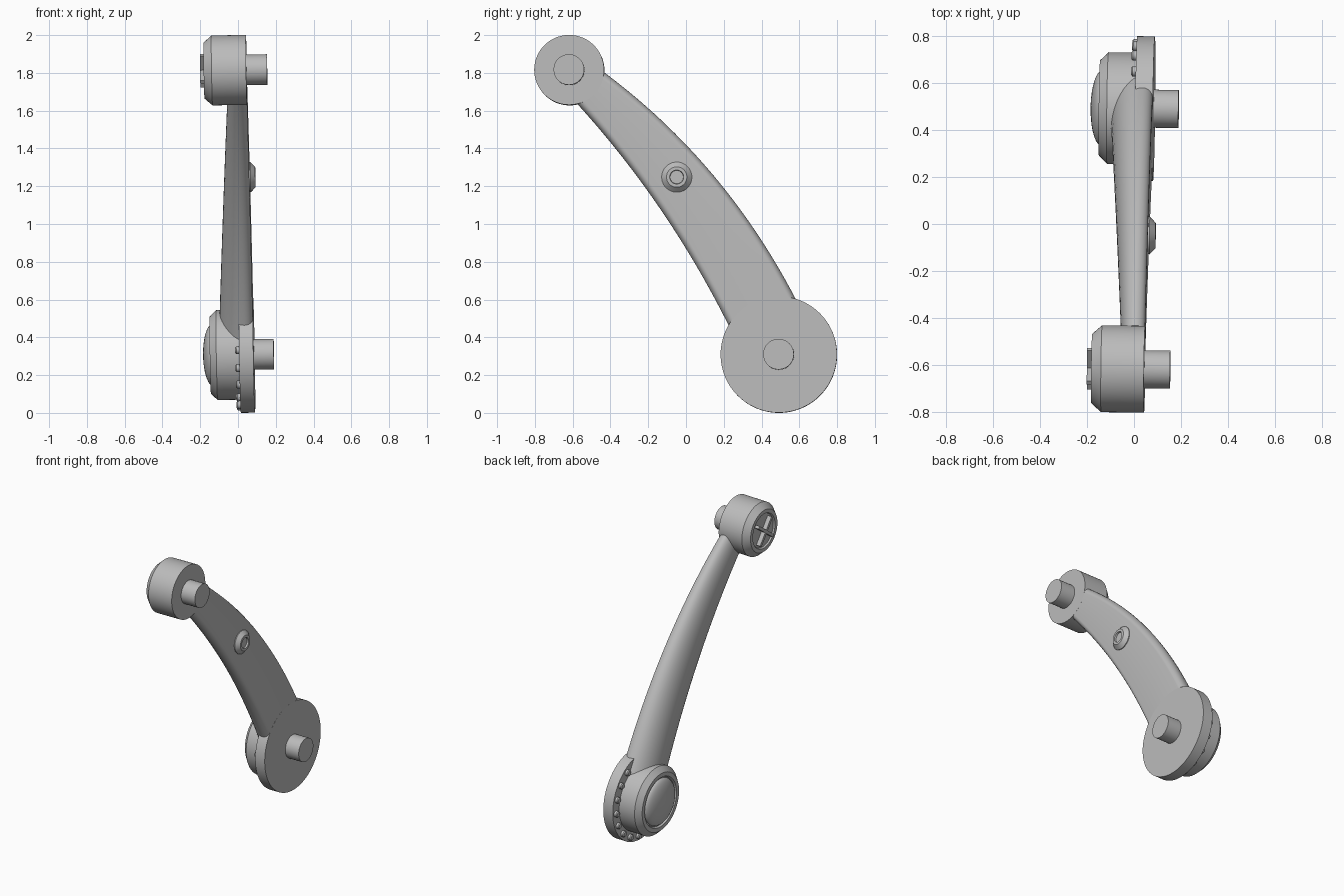
import bpy, bmesh, math
from mathutils import Vector, Matrix

cube = bpy.data.objects.get("Cube")
if cube:
    bpy.data.objects.remove(cube)

grey = bpy.data.materials.new("plain grey")
grey.use_nodes = True
grey.diffuse_color = (0.5, 0.5, 0.5, 1)
grey.node_tree.nodes["Principled BSDF"].inputs["Base Color"].default_value = (0.5, 0.5, 0.5, 1)

TOP = Vector((0, -0.618, 1.815))     # small boss centre
LOW = Vector((0, 0.492, 0.308))      # large disc centre
MID = (TOP + LOW) / 2
ALONG = (LOW - TOP).normalized()
ACROSS = ALONG.cross(Vector((1, 0, 0)))
FACE = 0.065                         # shared flat side

# The whole lever leans slightly in x
LEAN = Matrix.Translation(MID) @ Matrix.Rotation(0.0214, 4, ACROSS) @ Matrix.Translation(-MID)


def finish(name, bm):
    bmesh.ops.remove_doubles(bm, verts=bm.verts, dist=0.0001)
    bmesh.ops.recalc_face_normals(bm, faces=bm.faces)
    bm.transform(LEAN)
    mesh = bpy.data.meshes.new(name)
    bm.to_mesh(mesh)
    bm.free()
    mesh.materials.append(grey)
    obj = bpy.data.objects.new(name, mesh)
    bpy.context.collection.objects.link(obj)
    bpy.ops.object.select_all(action='DESELECT')
    obj.select_set(True)
    bpy.context.view_layer.objects.active = obj
    bpy.ops.object.shade_smooth_by_angle(angle=math.radians(30))
    return obj


def lathe(name, centre, profile, steps=64):
    """Turn (x, radius) points about an x-directed axis."""
    bm = bmesh.new()
    verts = [bm.verts.new(centre + Vector((x, 0, r))) for x, r in profile]
    edges = [bm.edges.new(pair) for pair in zip(verts, verts[1:])]
    bmesh.ops.spin(bm, geom=verts + edges, cent=centre, axis=(1, 0, 0),
                   angle=math.tau, steps=steps, use_merge=True)
    return finish(name, bm)


def bezier(a, b, c, t):
    a, b, c = Vector(a), Vector(b), Vector(c)
    return a * (1 - t) ** 2 + b * 2 * t * (1 - t) + c * t * t


# Curved arm: flat on one side, rounded on the other
bm = bmesh.new()
rings = []
stations = 36
for i in range(stations + 1):
    t = -0.08 + 1.18 * i / stations
    upper = bezier((0, -0.43, 1.80), (0, 0.20, 1.33), (0, 0.577, 0.61), t)
    lower = bezier((0, -0.575, 1.635), (0, -0.097, 1.11), (0, 0.23, 0.455), t)
    centre, half = (upper + lower) / 2, (upper - lower) / 2
    h = half.length
    side = half.normalized()
    seam = 0.02
    depth = seam + 0.037 + 0.075 * t
    fillet = 0.035
    section = [(h * math.cos(a), seam - depth * math.sin(a))
               for a in (math.pi * k / 20 for k in range(21))]
    for sign, order in ((-1, range(1, 7)), (1, range(6, 0, -1))):
        for k in order:
            a = math.pi / 2 * k / 6
            section.append((sign * (h - fillet + fillet * math.cos(a)),
                            seam + (FACE - 0.0005 - seam) * math.sin(a)))
    rings.append([bm.verts.new(centre + side * w + Vector((x, 0, 0))) for w, x in section])
for ring, nxt in zip(rings, rings[1:]):
    for k in range(len(ring)):
        j = (k + 1) % len(ring)
        bm.faces.new((ring[k], ring[j], nxt[j], nxt[k]))
bm.faces.new(rings[0])
bm.faces.new(rings[-1])
finish("arm", bm)

# Small upper boss with a shallow recess, and its pin
lathe("upper_boss", TOP, [(FACE, 0), (FACE, 0.185), (-0.118, 0.185), (-0.16, 0.148),
                          (-0.16, 0.122), (-0.15, 0.116), (-0.15, 0)])
lathe("upper_pin", TOP, [(0.05, 0), (0.05, 0.081), (0.174, 0.081), (0.174, 0)], 48)

# Raised cross in the recess
for name, angle in (("cross_bar_long", 0), ("cross_bar_cross", math.pi / 2)):
    bm = bmesh.new()
    bmesh.ops.create_cube(bm, size=1)
    aim = ALONG.rotation_difference(Vector((0, 0, 1))).inverted().to_matrix().to_4x4()
    bm.transform(Matrix.Translation(TOP + Vector((-0.16, 0, 0)))
                 @ Matrix.Rotation(angle, 4, 'X') @ aim
                 @ Matrix.Diagonal((0.04, 0.02, 0.205, 1)))
    finish(name, bm)

# Large lower disc, boss, dome and pin
lathe("lower_disc", LOW, [(FACE, 0), (FACE, 0.308), (-0.01, 0.308), (-0.01, 0)], 96)
lathe("lower_boss", LOW, [(0, 0), (0, 0.238), (-0.132, 0.238), (-0.167, 0.203),
                          (-0.167, 0.175), (-0.155, 0.168), (-0.155, 0)])
dome = [(-0.155 - 0.05 * math.sin(a), 0.162 * math.cos(a))
        for a in (math.pi / 2 * k / 12 for k in range(12))]
lathe("lower_dome", LOW, [(-0.15, 0)] + dome + [(-0.205, 0)])
lathe("lower_pin", LOW, [(0.05, 0), (0.05, 0.081), (0.17, 0.081), (0.17, 0)], 48)

# Studs round the disc rim, leaving out the arm
for k in range(13):
    a = math.radians(175 + 20 * k)
    spot = LOW + Vector((0, math.cos(a), math.sin(a))) * 0.275
    lathe("rim_stud", spot, [(0, 0), (0, 0.021), (-0.025, 0.021), (-0.031, 0.015), (-0.031, 0)], 16)

# Fastener on the flat side of the arm
lathe("arm_fastener", Vector((0, -0.048, 1.247)),
      [(0.05, 0), (0.05, 0.08), (0.07, 0.08), (0.095, 0.054), (0.095, 0.037),
       (0.083, 0.035), (0.083, 0)], 48)
